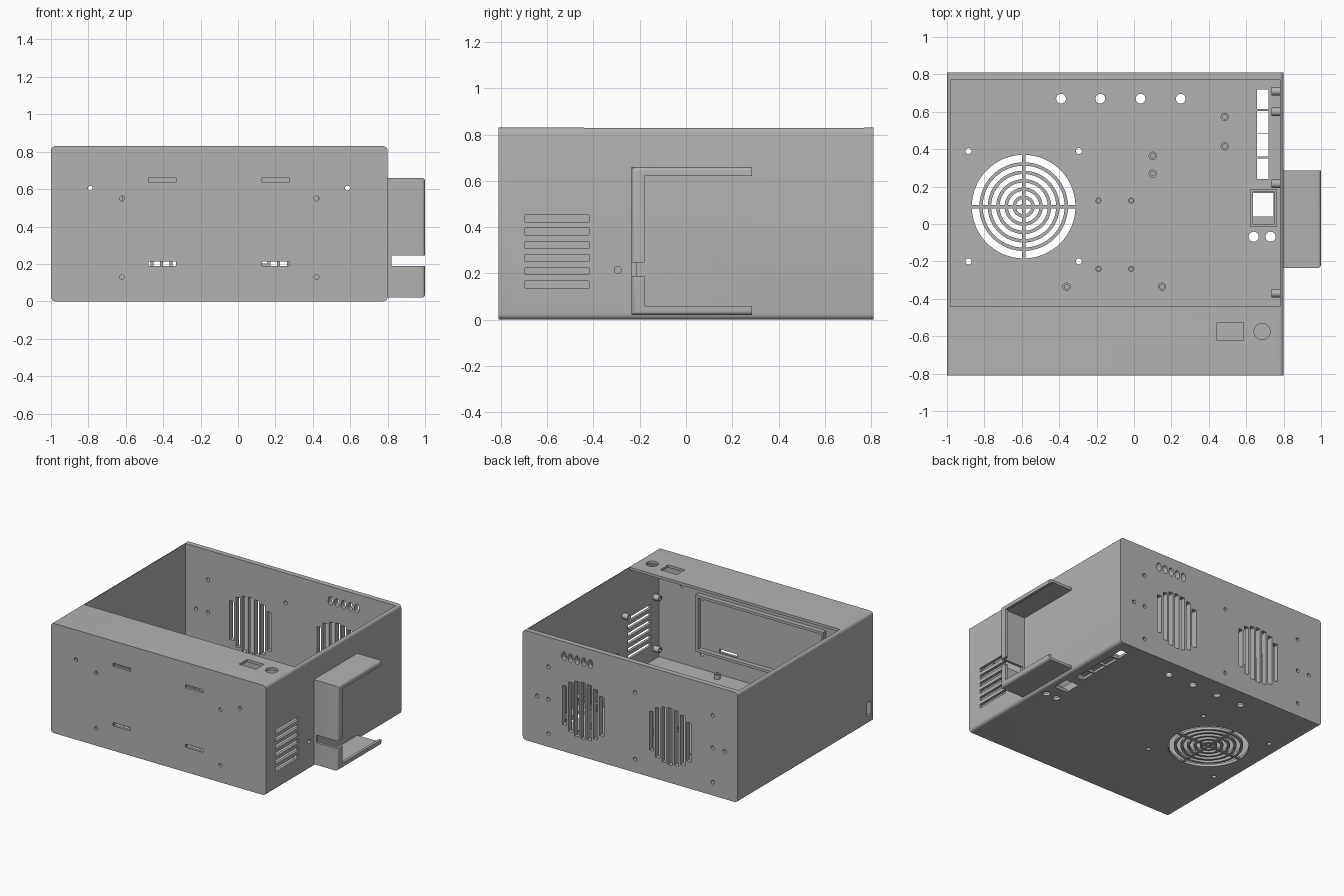
import bpy, bmesh, math
from mathutils import Matrix, Vector

if "Cube" in bpy.data.objects:
    bpy.data.objects.remove(bpy.data.objects["Cube"])

mat = bpy.data.materials.new("grey_plastic")
mat.diffuse_color = (0.45, 0.45, 0.45, 1)
mat.use_nodes = True
mat.node_tree.nodes["Principled BSDF"].inputs["Base Color"].default_value = mat.diffuse_color


def box(bm, x0, x1, y0, y1, z0, z1):
    m = Matrix.Translation(((x0 + x1) / 2, (y0 + y1) / 2, (z0 + z1) / 2)) \
        @ Matrix.Diagonal((x1 - x0, y1 - y0, z1 - z0, 1))
    return bmesh.ops.create_cube(bm, size=1, matrix=m)["verts"]


def cyl(bm, c, r, depth, axis="z", seg=24, stretch=1.0):
    rot = {"z": Matrix.Identity(4), "x": Matrix.Rotation(math.pi / 2, 4, "Y"),
           "y": Matrix.Rotation(math.pi / 2, 4, "X")}[axis]
    m = Matrix.Translation(c) @ Matrix.Diagonal((1, 1, stretch, 1)) @ rot
    bmesh.ops.create_cone(bm, cap_ends=True, segments=seg, radius1=r, radius2=r,
                          depth=depth, matrix=m)


def tube(bm, c, r_out, r_in, h, axis="z", seg=32):
    """Hollow ring centred on c, running along the axis."""
    a = Vector({"z": (0, 0, 1), "x": (1, 0, 0)}[axis])
    u = Vector({"z": (1, 0, 0), "x": (0, 1, 0)}[axis])
    v, c = a.cross(u), Vector(c)
    rows = []
    for i in range(seg):
        t = 2 * math.pi * i / seg
        d = u * math.cos(t) + v * math.sin(t)
        rows.append([bm.verts.new(c + d * r + a * k) for r, k in
                     ((r_out, -h / 2), (r_out, h / 2), (r_in, h / 2), (r_in, -h / 2))])
    for i in range(seg):
        p, q = rows[i], rows[(i + 1) % seg]
        for k in range(4):
            bm.faces.new((p[k], q[k], q[(k + 1) % 4], p[(k + 1) % 4]))


def finish(bm, name):
    bmesh.ops.recalc_face_normals(bm, faces=bm.faces)
    me = bpy.data.meshes.new(name)
    bm.to_mesh(me)
    bm.free()
    ob = bpy.data.objects.new(name, me)
    bpy.context.collection.objects.link(ob)
    me.materials.append(mat)
    return ob


def activate(ob):
    bpy.ops.object.select_all(action="DESELECT")
    ob.select_set(True)
    bpy.context.view_layer.objects.active = ob


def smooth(ob):
    activate(ob)
    bpy.ops.object.shade_smooth_by_angle(angle=math.radians(35))


def cut(ob, bm):
    tool = finish(bm, "cutter")
    tool.hide_render = True
    mod = ob.modifiers.new("cut", "BOOLEAN")
    mod.operation, mod.solver, mod.object = "DIFFERENCE", "EXACT", tool
    activate(ob)
    bpy.ops.object.modifier_apply(modifier=mod.name)
    bpy.data.objects.remove(tool)


# Case: box with edges along y rounded
bm = bmesh.new()
box(bm, -1, 0.8, -0.81, 0.81, 0, 0.83)
long_edges = [e for e in bm.edges if abs(e.verts[0].co.y - e.verts[1].co.y) > 1]
bmesh.ops.bevel(bm, geom=long_edges, offset=0.025, segments=5, profile=0.5, affect="EDGES")
case = finish(bm, "case")

# Cavity, then the top opening
bm = bmesh.new()
box(bm, -0.98, 0.78, -0.79, 0.77, 0.02, 0.81)
cut(case, bm)
bm = bmesh.new()
box(bm, -0.98, 0.78, -0.44, 0.77, 0.5, 1)
cut(case, bm)

# Front wall slots and screw holes
bm = bmesh.new()
for x in (-0.405, 0.2):
    for z in (0.2, 0.65):
        box(bm, x - 0.073, x + 0.073, -0.9, -0.75, z - 0.012, z + 0.012)
for x, z in ((-0.79, 0.605), (0.585, 0.605), (-0.62, 0.55), (0.42, 0.55),
             (-0.62, 0.13), (0.42, 0.13)):
    cyl(bm, (x, -0.8, z), 0.013, 0.2, "y")
cut(case, bm)

# Right wall vents and hole, left wall slot, switch openings in the top plate
bm = bmesh.new()
for i in range(6):
    z = 0.152 + i * 0.0572
    box(bm, 0.7, 0.9, -0.695, -0.42, z - 0.015, z + 0.015)
cyl(bm, (0.8, -0.295, 0.215), 0.015, 0.2, "x")
box(bm, -1.1, -0.9, -0.785, -0.735, 0.06, 0.165)
box(bm, 0.445, 0.585, -0.623, -0.527, 0.75, 0.9)
cyl(bm, (0.685, -0.575, 0.83), 0.043, 0.15, seg=32)
cut(case, bm)

# Back wall: two slatted fan vents, oval cable holes, screw holes
bm = bmesh.new()
for cx in (0.295, -0.435):
    for k in range(-3, 4):
        x = cx + k * 0.052
        h = math.sqrt(0.215 ** 2 - (k * 0.052) ** 2)
        box(bm, x - 0.018, x + 0.018, 0.7, 0.9, 0.35 - h, 0.35 + h)
for i in range(5):
    cyl(bm, (0.235 + i * 0.055, 0.8, 0.72), 0.02, 0.2, "y", stretch=1.6)
for x, z in ((0.585, 0.605), (-0.14, 0.605), (-0.79, 0.605), (0.585, 0.36), (0.68, 0.36),
             (-0.79, 0.36), (-0.89, 0.36), (-0.14, 0.1), (0.585, 0.1), (-0.79, 0.1)):
    cyl(bm, (x, 0.8, z), 0.014, 0.2, "y")
cut(case, bm)

# Floor: fan opening, cable holes, connector slots, socket
FX, FY, FR = -0.59, 0.093, 0.277
bm = bmesh.new()
cyl(bm, (FX, FY, 0), FR, 0.2, seg=64)
for x in (-0.39, -0.18, 0.035, 0.25):
    cyl(bm, (x, 0.67, 0), 0.026, 0.2)
for x in (-0.885, -0.295):
    for y in (0.39, -0.2):
        cyl(bm, (x, y, 0), 0.016, 0.2)
for x in (0.64, 0.73):
    cyl(bm, (x, -0.068, 0), 0.027, 0.2)
for y0, y1 in ((0.615, 0.72), (0.485, 0.605), (0.36, 0.48), (0.24, 0.35)):
    box(bm, 0.658, 0.72, y0, y1, -0.1, 0.1)
box(bm, 0.635, 0.745, 0.04, 0.165, -0.1, 0.1)
cut(case, bm)
smooth(case)

# Floor fan grille: concentric rings and a cross
bm = bmesh.new()
for r in (0.228, 0.183, 0.138, 0.093, 0.05):
    tube(bm, (FX, FY, 0.01), r + 0.009, r - 0.009, 0.02, seg=64)
cyl(bm, (FX, FY, 0.01), 0.018, 0.02)
box(bm, FX - FR, FX + FR, FY - 0.009, FY + 0.009, 0.001, 0.019)
box(bm, FX - 0.009, FX + 0.009, FY - FR, FY + FR, 0.0015, 0.0185)
smooth(finish(bm, "fan_grille"))

# Floor standoffs
bm = bmesh.new()
for x, y in ((0.485, 0.573), (0.485, 0.415), (0.1, 0.365), (0.1, 0.27),
             (-0.36, -0.335), (0.15, -0.335), (0.25, -0.73)):
    tube(bm, (x, y, 0.035), 0.022, 0.012, 0.04)
for x in (-0.19, -0.015):
    for y in (0.125, -0.24):
        tube(bm, (x, y, 0.03), 0.016, 0.009, 0.03)
smooth(finish(bm, "floor_standoffs"))

# Right wall standoffs
bm = bmesh.new()
for y, z in ((-0.37, 0.1), (-0.37, 0.49), (-0.74, 0.1), (-0.74, 0.49),
             (0.71, 0.1), (0.6, 0.1), (0.215, 0.1)):
    tube(bm, (0.76, y, z), 0.022, 0.011, 0.05, "x")
smooth(finish(bm, "wall_standoffs"))


def frame(name, u0, u1, v0, v1, w, d0, d1, upright):
    """Rectangular rim of width w, on the floor or upright on the front wall."""
    bm = bmesh.new()
    for a0, a1, b0, b1 in ((u0, u1, v0, v0 + w), (u0, u1, v1 - w, v1),
                           (u0, u0 + w, v0 + w, v1 - w), (u1 - w, u1, v0 + w, v1 - w)):
        if upright:
            box(bm, a0, a1, d0, d1, b0, b1)
        else:
            box(bm, a0, a1, b0, b1, d0, d1)
    finish(bm, name)


frame("display_frame", -0.62, 0.45, 0.16, 0.59, 0.02, -0.791, -0.755, True)
frame("socket_frame", 0.62, 0.765, -0.015, 0.185, 0.015, 0.019, 0.06, False)

# Side bracket: top, bottom and front plates, each with an inward lip at the outer edge
bm = bmesh.new()
Y0, Y1, Z0, Z1, T = -0.235, 0.285, 0.02, 0.66, 0.02
box(bm, 0.79, 1, Y0, Y1, Z0, Z1)
edges = [e for e in bm.edges if all(v.co.x > 0.99 for v in e.verts)
         and not all(v.co.y > 0.2 for v in e.verts)]
bmesh.ops.bevel(bm, geom=edges, offset=0.018, segments=4, profile=0.5, affect="EDGES")
bracket = finish(bm, "side_bracket")
bm = bmesh.new()
box(bm, 0.7, 0.98, Y0 + T, 0.5, Z0 + T, Z1 - T)
cut(bracket, bm)
bm = bmesh.new()
box(bm, 0.9, 1.1, Y0 + 0.055, 0.5, Z0 + 0.04, Z1 - 0.038)
cut(bracket, bm)
bm = bmesh.new()
box(bm, 0.82, 1.1, -0.4, -0.1, 0.188, 0.246)
cut(bracket, bm)
smooth(bracket)
